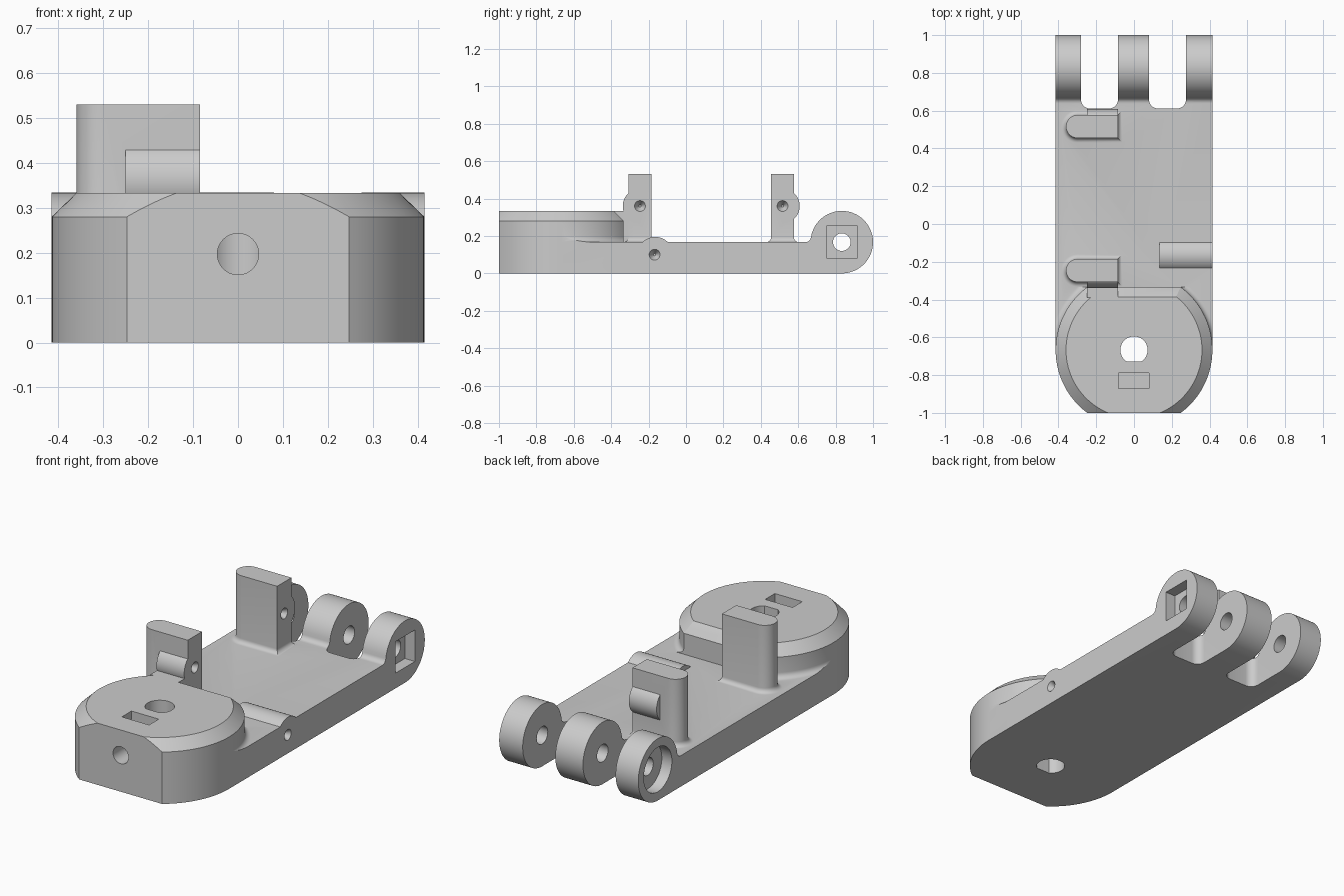
import bpy, bmesh, math
from math import sin, cos, pi, radians, sqrt, hypot, atan2

cube = bpy.data.objects.get("Cube")
if cube:
    bpy.data.objects.remove(cube, do_unlink=True)

grey = bpy.data.materials.new("plain grey")
grey.use_nodes = True
grey.diffuse_color = (0.6, 0.6, 0.6, 1)
grey.node_tree.nodes["Principled BSDF"].inputs["Base Color"].default_value = (0.6, 0.6, 0.6, 1)


def loft(name, rings):
    """Closed solid through rings that share one point count."""
    bm = bmesh.new()
    loops = [[bm.verts.new(p) for p in ring] for ring in rings]
    n = len(loops[0])
    for a, b in zip(loops, loops[1:]):
        for i in range(n):
            j = (i + 1) % n
            bm.faces.new((a[i], a[j], b[j], b[i]))
    bm.faces.new(loops[0])
    bm.faces.new(loops[-1])
    bmesh.ops.recalc_face_normals(bm, faces=bm.faces)
    mesh = bpy.data.meshes.new(name)
    bm.to_mesh(mesh)
    bm.free()
    mesh.materials.append(grey)
    obj = bpy.data.objects.new(name, mesh)
    bpy.context.collection.objects.link(obj)
    return obj


def circle(u, v, r, n=48):
    return [(u + r * cos(2 * pi * i / n), v + r * sin(2 * pi * i / n)) for i in range(n)]


def arc(u, v, r, a, b, n):
    return [(u + r * cos(a + (b - a) * i / n), v + r * sin(a + (b - a) * i / n)) for i in range(n + 1)]


def along_x(name, pts, x0, x1):
    return loft(name, [[(x, y, z) for y, z in pts] for x in (x0, x1)])


def along_z(name, pts, z0, z1):
    return loft(name, [[(x, y, z) for x, y in pts] for z in (z0, z1)])


def box(name, x0, x1, y0, y1, z0, z1):
    return along_z(name, [(x0, y0), (x1, y0), (x1, y1), (x0, y1)], z0, z1)


def combine(target, tool, operation):
    """Apply a boolean and discard the tool."""
    tool.hide_render = True
    mod = target.modifiers.new("bool", 'BOOLEAN')
    mod.object, mod.operation, mod.solver = tool, operation, 'EXACT'
    graph = bpy.context.evaluated_depsgraph_get()
    mesh = bpy.data.meshes.new_from_object(target.evaluated_get(graph))
    target.modifiers.clear()
    target.data = mesh
    bpy.data.objects.remove(tool, do_unlink=True)


W, T, H = 0.415, 0.167, 0.333        # half width, plate thickness, head height
HY = -0.667                          # head centre
KY, KR = 0.833, 0.167                # hinge axis and knuckle radius

# Base plate with hinge barrel: one side profile run across the width
f = 0.03
dx = sqrt(KR * KR + 2 * KR * f)
tangent = atan2(f, -dx)
profile = [(HY, 0)] + arc(KY, KR, KR, -pi / 2, tangent, 48)
profile += arc(KY - dx, T + f, f, tangent - pi, -pi / 2, 8)[1:] + [(HY, T)]
body = along_x("hinge_arm", profile, -W, W)

# Slots between the knuckles, with rounded inner corners
for x0, x1 in ((-0.28, -0.085), (0.08, 0.275)):
    c, y0 = 0.045, 0.612
    pts = arc(x0 + c, y0 + c, c, pi, 1.5 * pi, 8) + arc(x1 - c, y0 + c, c, 1.5 * pi, 2 * pi, 8)
    combine(body, along_z("slot", pts + [(x1, 1.1), (x0, 1.1)], -0.1, 0.5), 'DIFFERENCE')

# Hinge bore, square nut pocket and round bolt-head recess
combine(body, along_x("bore", circle(KY, KR, 0.047), -0.6, 0.6), 'DIFFERENCE')
combine(body, box("nut_pocket", W - 0.06, 0.6, KY - 0.083, KY + 0.083, KR - 0.085, KR + 0.085), 'DIFFERENCE')
combine(body, along_x("bolt_recess", circle(KY, KR, 0.12), -0.6, -W + 0.06), 'DIFFERENCE')

# Round head with chamfered rim, flattened front and back
head = loft("head", [[(x, y, z) for x, y in circle(0, HY, r, 128)]
                     for r, z in ((W, 0), (W, 0.28), (0.36, H))])
combine(head, box("flats", -0.6, 0.6, -1, -0.333, -0.1, 0.6), 'INTERSECT')
wedge = [(-0.405, 0.353), (-0.313, 0.26), (-0.313, 0.353)]
combine(head, along_x("back_chamfer", wedge, -0.6, 0.6), 'DIFFERENCE')
combine(body, head, 'UNION')

# Fillet where the head rises from the plate
rings = [(W - 0.04, 0.1), (W + 0.03, 0.1)]
rings += [(W + 0.03 - 0.03 * sin(t), T + 0.03 - 0.03 * cos(t)) for t in (radians(15 * i) for i in range(7))]
rings += [(W - 0.04, T + 0.03)]
fillet = loft("head_fillet", [[(x, y, z) for x, y in circle(0, HY, r, 128)] for r, z in rings])
combine(fillet, box("fillet_limit", -W, W, HY, -0.333, 0, 0.5), 'INTERSECT')
combine(body, fillet, 'UNION')

# Two upright posts with outward clip bumps, mirrored about y = 0.135
PX, PR = -0.085, 0.061


def post_outline(yc, d):
    return [(PX + d, yc - PR - d), (PX + d, yc + PR + d)] + \
        arc(-0.36 + PR, yc, PR + d, pi / 2, 1.5 * pi, 24)


for side in (-1, 1):
    yc = 0.135 + side * 0.381
    levels = [(0.025, 0.1)]
    levels += [(0.025 * (1 - sin(t)), T + 0.025 * (1 - cos(t))) for t in (radians(15 * i) for i in range(7))]
    levels += [(0, 0.53)]
    post = loft("post", [[(x, y, z) for x, y in post_outline(yc, d)] for d, z in levels])
    a = -pi / 2 if side > 0 else pi / 2
    bump = along_x("clip_bump", arc(yc, 0.36, 0.092, a, a + pi, 32), -0.25, PX)
    combine(post, bump, 'UNION')
    combine(body, post, 'UNION')

# Block joining the front post to the head
combine(body, box("post_bridge", -0.25, PX, -0.39, -0.28, 0.1, H), 'UNION')

# Rounded hump on the left edge of the plate
combine(body, along_x("edge_hump", circle(-0.165, 0.1, 0.095, 64), 0.135, W), 'UNION')

# Conical dimples on the posts and hump
for x, y, z in ((PX, -0.246, 0.36), (PX, 0.516, 0.36), (W, -0.168, 0.1)):
    dimple = loft("dimple", [[(x + o, u, v) for u, v in circle(y, z, r, 32)]
                             for o, r in ((-0.04, 0.006), (0, 0.029), (0.01, 0.029))])
    combine(body, dimple, 'DIFFERENCE')

# D-shaped shaft hole, nut slot and set-screw hole in the head
shaft = [(x, max(y, HY - 0.06)) for x, y in circle(0, HY, 0.072, 64)]
shaft = [p for i, p in enumerate(shaft) if not (p[1] == HY - 0.06 and shaft[i - 1][1] == p[1]
                                                and shaft[(i + 1) % 64][1] == p[1])]
combine(body, along_z("shaft_hole", shaft, -0.1, 0.5), 'DIFFERENCE')
combine(body, box("nut_slot", -0.083, 0.08, -0.872, -0.79, 0.11, 0.5), 'DIFFERENCE')
screw = loft("screw_hole", [[(x, y, z) for x, z in circle(0, 0.197, 0.046)] for y in (-1.1, HY)])
combine(body, screw, 'DIFFERENCE')

# Smooth the curved faces and keep the edges crisp
bpy.ops.object.select_all(action='DESELECT')
body.select_set(True)
bpy.context.view_layer.objects.active = body
bpy.ops.object.shade_smooth_by_angle(angle=radians(25))
